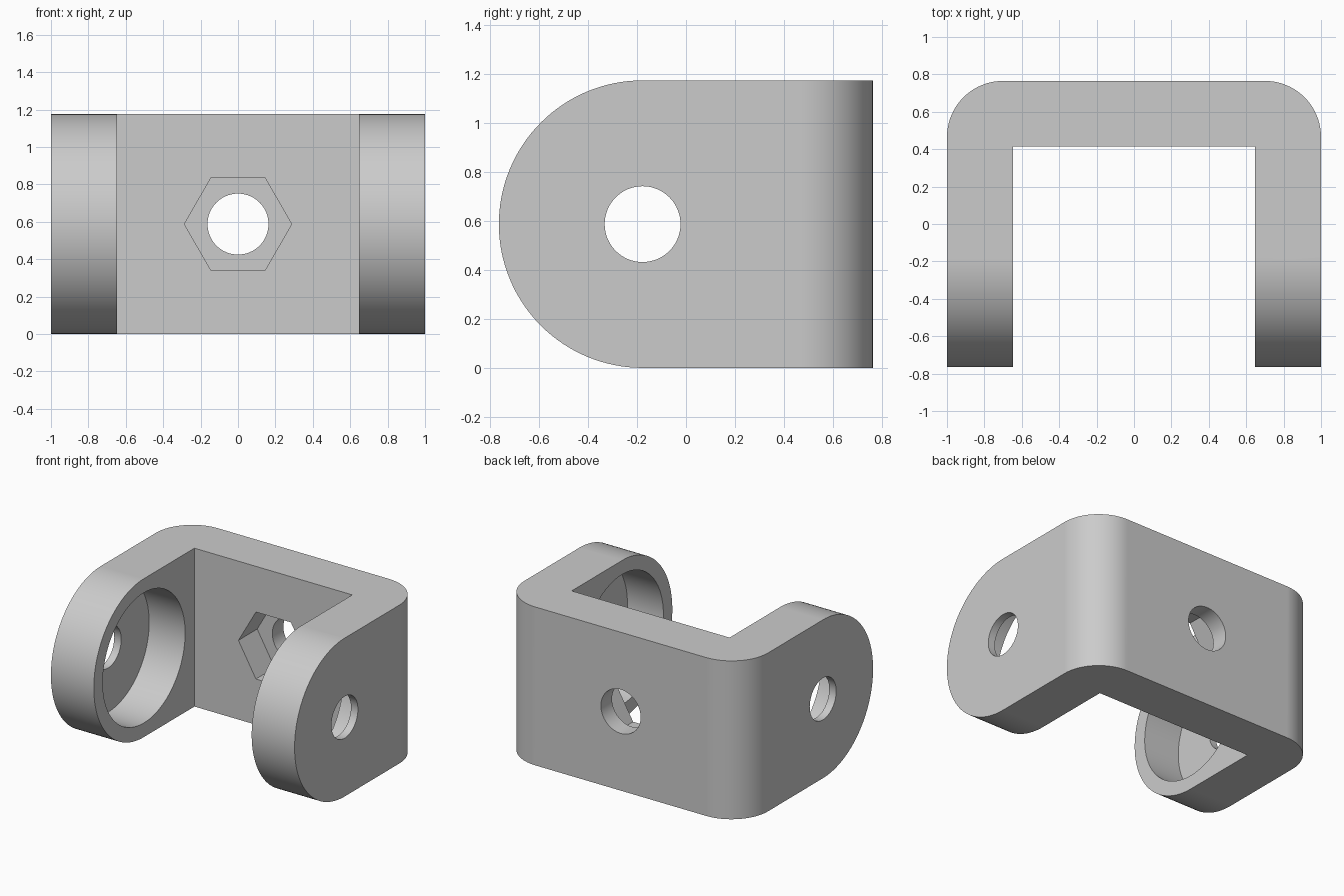
import bpy, bmesh, math
from mathutils import Matrix, Vector

cube = bpy.data.objects.get("Cube")
if cube:
    bpy.data.objects.remove(cube, do_unlink=True)

# Main dimensions
HALF_Y, HEIGHT = 0.765, 1.175
INNER_X, INNER_Y = 0.648, 0.415
MID_Z = HEIGHT / 2
PIVOT_Y = -HALF_Y + MID_Z
CORNER = 0.3


def arc(cx, cy, radius, start, end, steps):
    """Points along an arc, angles in degrees."""
    angles = [math.radians(start + (end - start) * i / steps) for i in range(steps + 1)]
    return [(cx + radius * math.cos(a), cy + radius * math.sin(a)) for a in angles]


def extrude(name, points, depth):
    """Closed solid from a list of 3D points pushed along depth."""
    bm = bmesh.new()
    face = bm.faces.new([bm.verts.new(p) for p in points])
    pushed = bmesh.ops.extrude_face_region(bm, geom=[face])["geom"]
    bmesh.ops.translate(bm, vec=Vector(depth),
                        verts=[v for v in pushed if isinstance(v, bmesh.types.BMVert)])
    return finish(name, bm)


def cylinder(name, radius, start, end, sides=64):
    """Prism running from one point to another."""
    start, end = Vector(start), Vector(end)
    axis = end - start
    bm = bmesh.new()
    place = Matrix.Translation((start + end) / 2) @ axis.to_track_quat("Z", "Y").to_matrix().to_4x4()
    bmesh.ops.create_cone(bm, cap_ends=True, segments=sides, radius1=radius,
                          radius2=radius, depth=axis.length, matrix=place)
    return finish(name, bm)


def finish(name, bm):
    bmesh.ops.recalc_face_normals(bm, faces=bm.faces[:])
    mesh = bpy.data.meshes.new(name)
    bm.to_mesh(mesh)
    bm.free()
    obj = bpy.data.objects.new(name, mesh)
    bpy.context.collection.objects.link(obj)
    return obj


def combine(target, tool, operation):
    """Apply a boolean, then discard the tool."""
    bpy.context.view_layer.objects.active = target
    mod = target.modifiers.new("cut", "BOOLEAN")
    mod.operation, mod.solver, mod.object = operation, "EXACT", tool
    bpy.ops.object.modifier_apply(modifier=mod.name)
    bpy.data.objects.remove(tool, do_unlink=True)


# U-shaped body with rounded outer back corners
outline = [(-1, -HALF_Y), (-INNER_X, -HALF_Y), (-INNER_X, INNER_Y),
           (INNER_X, INNER_Y), (INNER_X, -HALF_Y), (1, -HALF_Y)]
outline += arc(1 - CORNER, HALF_Y - CORNER, CORNER, 0, 90, 20)
outline += arc(CORNER - 1, HALF_Y - CORNER, CORNER, 90, 180, 20)
bracket = extrude("clevis_bracket", [(x, y, 0) for x, y in outline], (0, 0, HEIGHT))

# Rounded arm ends
side = arc(PIVOT_Y, MID_Z, MID_Z, 90, 270, 64) + [(1, 0), (1, HEIGHT)]
rounder = extrude("arm_rounder", [(-1.2, y, z) for y, z in side], (2.4, 0, 0))
combine(bracket, rounder, "INTERSECT")

# Pivot hole and inner round pocket in each arm
for s in (-1, 1):
    combine(bracket, cylinder("pocket_cutter", 0.483, (s * 0.4, PIVOT_Y, MID_Z),
                              (s * 0.943, PIVOT_Y, MID_Z), 96), "DIFFERENCE")
    combine(bracket, cylinder("pivot_cutter", 0.155, (s * 0.7, PIVOT_Y, MID_Z),
                              (s * 1.2, PIVOT_Y, MID_Z)), "DIFFERENCE")

# Hexagonal nut recess and bolt hole in the back wall
hexagon = arc(0, MID_Z, 0.287, 0, 300, 5)
combine(bracket, extrude("nut_cutter", [(x, 0.2, z) for x, z in hexagon],
                         (0, INNER_Y + 0.02, 0)), "DIFFERENCE")
combine(bracket, cylinder("bolt_cutter", 0.163, (0, 0.3, MID_Z), (0, 1, MID_Z)), "DIFFERENCE")

# Plain grey finish
grey = bpy.data.materials.new("grey")
grey.use_nodes = True
colour = (0.6, 0.6, 0.6, 1)
grey.diffuse_color = colour
grey.node_tree.nodes["Principled BSDF"].inputs["Base Color"].default_value = colour
bracket.data.materials.clear()
bracket.data.materials.append(grey)
for poly in bracket.data.polygons:
    poly.material_index = 0

# Smooth curves, crisp edges
bpy.ops.object.select_all(action="DESELECT")
bracket.select_set(True)
bpy.context.view_layer.objects.active = bracket
bpy.ops.object.shade_smooth_by_angle(angle=math.radians(30))
bracket.modifiers.new("flat_normals", "WEIGHTED_NORMAL").keep_sharp = True
